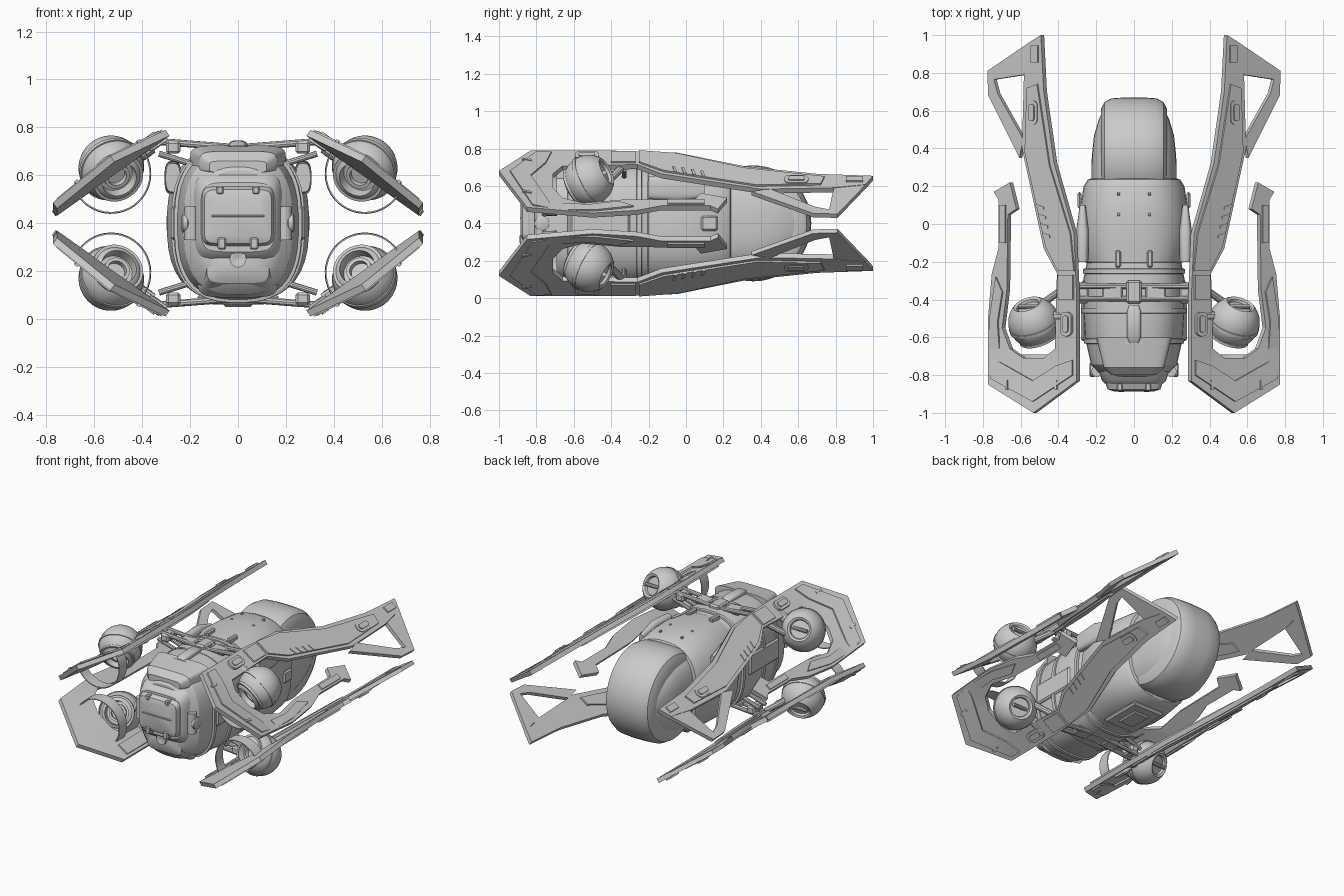
import bpy, bmesh, math
from mathutils import Vector

if "Cube" in bpy.data.objects:
    bpy.data.objects.remove(bpy.data.objects["Cube"])

MID = 0.4                                   # height of the up/down symmetry plane
centre = bpy.data.objects.new("mirror_centre", None)
centre.location = (0, 0, MID)
centre.hide_render = True
bpy.context.collection.objects.link(centre)


def finish(name, bm, mirror="", angle=30):
    bmesh.ops.recalc_face_normals(bm, faces=bm.faces)
    me = bpy.data.meshes.new(name)
    bm.to_mesh(me)
    bm.free()
    ob = bpy.data.objects.new(name, me)
    bpy.context.collection.objects.link(ob)
    bpy.ops.object.select_all(action='DESELECT')
    ob.select_set(True)
    bpy.context.view_layer.objects.active = ob
    bpy.ops.object.shade_smooth_by_angle(angle=math.radians(angle))
    if mirror:
        m = ob.modifiers.new("mirror", 'MIRROR')
        m.use_axis = ('x' in mirror, False, 'z' in mirror)
        m.mirror_object = centre
        m.use_mirror_merge = False
    return ob


def skin(name, rings, mirror="", closed=True, caps=True, angle=30):
    bm = bmesh.new()
    vs = [[bm.verts.new(p) for p in r] for r in rings]
    n = len(rings[0])
    for a, b in zip(vs, vs[1:]):
        for i in range(n if closed else n - 1):
            j = (i + 1) % n
            bm.faces.new((a[i], a[j], b[j], b[i]))
    if caps:
        bm.faces.new(vs[0])
        bm.faces.new(vs[-1])
    return finish(name, bm, mirror, angle)


def hull(name, sections, e=2.6, n=40, mirror="", cx=0):
    """Loft of rounded sections (y, half width, z low, z high)."""
    rings = []
    for y, hx, lo, hi in sections:
        ring = []
        for i in range(n):
            t = 2 * math.pi * (i + .5) / n
            c, s = math.cos(t), math.sin(t)
            ring.append((cx + hx * math.copysign(abs(c) ** (2 / e), c), y,
                         (lo + hi) / 2 + (hi - lo) / 2 * math.copysign(abs(s) ** (2 / e), s)))
        rings.append(ring)
    return skin(name, rings, mirror)


def lathe(name, prof, c, axis=(0, 1, 0), n=40, mirror="", arc=None, caps=True):
    """Revolve (radius, along) points about an axis through c."""
    a0, a1 = arc or (0, 2 * math.pi)
    cnt = n if arc is None else n + 1
    rot = Vector((0, 1, 0)).rotation_difference(Vector(axis))
    rings = [[Vector(c) + rot @ Vector((r * math.cos(a), t, r * math.sin(a)))
              for a in [a0 + (a1 - a0) * i / n for i in range(cnt)]] for r, t in prof]
    return skin(name, rings, mirror, arc is None, caps and arc is None)


def box(name, lo, hi, bevel=0.01, mirror=""):
    bm = bmesh.new()
    bmesh.ops.create_cube(bm, size=1)
    for v in bm.verts:
        v.co = [l + (k + .5) * (h - l) for k, l, h in zip(v.co, lo, hi)]
    bmesh.ops.bevel(bm, geom=bm.edges[:], offset=bevel, segments=1, affect='EDGES')
    return finish(name, bm, mirror)


def rod(name, p, q, r, mirror="xz", n=10):
    d = Vector(q) - Vector(p)
    return lathe(name, [(r, 0), (r, d.length)], p, d, n, mirror)


SLOPE = 0.71
NORMAL = Vector((SLOPE, 0, 1)).normalized()


def wing(name, polys, lo, hi):
    """Extrude top-view outlines, then lay them on the tilted wing plane (four copies)."""
    bm = bmesh.new()
    for pts in polys:
        f = bm.faces.new([bm.verts.new((x, y, lo)) for x, y in pts])
        ext = bmesh.ops.extrude_face_region(bm, geom=[f], use_keep_orig=True)
        for v in ext['geom']:
            if isinstance(v, bmesh.types.BMVert):
                v.co.z = hi
    bmesh.ops.triangulate(bm, faces=[f for f in bm.faces if len(f.verts) > 4])
    for v in bm.verts:
        x, y, h = v.co
        # rear cowl bows outward, most of all at its middle point
        lift = 0.055 * min(1, max(0, (-y - .7) / .27)) * min(1, max(0, (x - .29) / .2))
        v.co = Vector((x, y, 0.774 - SLOPE * (x - .3) + lift)) + NORMAL * h
    return finish(name, bm, "xz", 20)


def rect(cx, cy, w, l, skew=0):
    return [(cx - w / 2, cy - l / 2 - skew), (cx + w / 2, cy - l / 2 + skew),
            (cx + w / 2, cy + l / 2 + skew), (cx - w / 2, cy + l / 2 - skew)]


def oval(cx, cy, w, l, n=16):
    return [(cx + w / 2 * math.cos(a), cy + w / 2 * math.sin(a) + math.copysign((l - w) / 2, math.sin(a)))
            for a in [2 * math.pi * (i + .5) / n for i in range(n)]]


# wing frames: U round the engine, long forward arm, open front tip
wing("wing_frame", [[(.295, -.83), (.525, -1.0), (.765, -.85), (.765, -.5), (.745, -.265), (.71, -.13),
     (.71, .13), (.735, .17), (.65, .22), (.615, .08), (.66, .05), (.665, -.345), (.69, -.55), (.65, -.66),
     (.58, -.71), (.47, -.71), (.41, -.66), (.40, -.26), (.47, -.13), (.585, .4), (.575, .78),
     (.55, .96), (.485, 1.0), (.47, .7), (.415, .32), (.31, -.05), (.295, -.4)]], -.016, .014)
wing("wing_tip", [[(.55, .96), (.77, .81), (.765, .68), (.60, .35), (.58, .45), (.715, .69),
     (.735, .765), (.575, .79)]], -.014, .012)
# raised armour on the wings
wing("arm_armour", [[(.305, -.25), (.39, -.25), (.455, -.12), (.565, .38), (.555, .72), (.50, .74), (.435, .31),
     (.325, -.05)], rect(.35, -.335, .08, .13), rect(.515, .90, .035, .09)], .014, .025)
wing("cowl_armour", [[(.315, -.80), (.525, -.94), (.745, -.82), (.745, -.72), (.70, -.73), (.525, -.83),
     (.40, -.75), (.315, -.72)], [(.70, -.66), (.75, -.66), (.75, -.48), (.72, -.28), (.685, -.36), (.71, -.52)],
     rect(.685, .0, .03, .2)], .014, .024)
wing("wing_vents", [rect(.45 + .011 * i, -.06 + .05 * i, .04, .014, .006) for i in range(4)]
     + [rect(.40, -.85, .012, .05), rect(.66, -.85, .012, .05)], .018, .03)
wing("wing_hatch", [oval(.525, .59, .06, .13), oval(.345, -.53, .06, .13)], .01, .03)
wing("wing_hatch_core", [oval(.525, .59, .03, .09), oval(.345, -.53, .03, .09)], .02, .037)
wing("wing_underside_rib", [[(.31, -.78), (.38, -.78), (.38, -.25), (.45, -.1), (.55, .38), (.50, .38), (.34, -.05),
     (.31, -.25)]], -.028, -.014)

# engine pods: balls turned inward, recessed at both ends
E = (.53, -.52, .63)
tilt = math.radians(32)
AX = Vector((0, math.cos(tilt), 0)) + NORMAL * math.sin(tilt)
ball = [(.136 * math.sin(a), -.136 * math.cos(a)) for a in [math.radians(38 + 7.2 * i) for i in range(16)]]
lathe("engine_pod", [(.02, -.06), (.04, -.06), (.04, -.085), (.055, -.085), (.055, -.065), (.072, -.065),
      (.076, -.11)] + ball + [(.062, .105), (.058, .09), (.015, .09)], E, AX, mirror="xz")
for t, r in ((-.085, .106), (-.01, .1355)):
    lathe("pod_band", [(r - .01, t - .01), (r + .004, t - .01), (r + .004, t + .01), (r - .01, t + .01)],
          E, AX, mirror="xz", caps=False)
rod("pod_slot_bar", Vector(E) + AX * .098 - Vector((.055, 0, 0)), Vector(E) + AX * .098 + Vector((.055, 0, 0)), .012)
half = (math.radians(-35), math.radians(-215))
lathe("pod_scoop", [(.160, -.25), (.166, -.25), (.168, -.17), (.162, -.17), (.160, -.25)], (.53, -.52, .607),
      mirror="xz", arc=half, n=24)
rod("pod_pylon", (.50, -.49, .63), (.36, -.49, .72), .03)
rod("pod_feed", (.47, -.41, .63), (.37, -.34, .70), .02)

# main hull
hull("front_hull", [(-.81, .15, .18, .62), (-.79, .185, .14, .65), (-.745, .228, .1, .69), (-.6, .26, .075, .715),
     (-.45, .27, .07, .72), (-.3, .27, .07, .72), (-.2, .25, .08, .71)], e=2.7)
hull("mid_hull", [(-.22, .235, .09, .70), (-.2, .26, .075, .715), (-.06, .297, .07, .725), (.05, .29, .07, .725),
     (.2, .268, .08, .715), (.235, .245, .1, .70), (.25, .2, .13, .67)], e=2.6)
for y, hx in ((-.62, .26), (-.46, .273), (-.25, .265)):
    hull("hull_band", [(y - .015, hx - .01, .08, .71), (y - .012, hx + .006, .068, .722),
         (y + .012, hx + .006, .068, .722), (y + .015, hx - .01, .08, .71)], e=2.7)

# big rear wheel-shaped drum with smooth cheeks
lathe("rear_drum", [(.18, -.177), (.25, -.174), (.285, -.157), (.305, -.12), (.31, -.05), (.31, .05), (.305, .12),
      (.285, .157), (.25, .174), (.18, .177)], (0, .36, .40), (1, 0, 0), 48)
hull("drum_cheeks", [(.2, .226, .12, .68), (.36, .224, .12, .67), (.47, .212, .16, .63), (.55, .188, .21, .58),
     (.60, .165, .27, .53)], e=2.8)

# nose: hatch, collar, lower chin and side pods
hull("nose_collar", [(-.845, .155, .28, .57), (-.83, .17, .26, .59), (-.78, .185, .23, .62)], e=5)
hull("nose_hatch", [(-.885, .11, .34, .51), (-.875, .14, .315, .54), (-.83, .155, .30, .56)], e=8)
box("hatch_hinge", (.05, -.89, .29), (.085, -.83, .34), .006, "x")
box("hatch_latch", (.06, -.885, .52), (.09, -.84, .555), .006, "x")
box("hatch_rib", (-.11, -.888, .425), (.11, -.87, .435), .003)
hull("chin", [(-.82, .09, .19, .28), (-.80, .13, .15, .3), (-.70, .17, .09, .3)], e=5)
lathe("chin_lamp", [(.01, -.02), (.02, -.025), (.035, -.025), (.035, .03)], (0, -.815, .25), n=20)
hull("brow", [(-.80, .12, .61, .66), (-.76, .16, .60, .70), (-.6, .2, .58, .725)], e=5)
rod("nose_side_pod", (.195, -.78, .33), (.195, -.78, .47), .03, "x", 14)
lathe("nose_side_knob", [(.03, 0), (.04, .01), (.04, .03), (.03, .035)], (.2, -.77, .40), (1, 0, 0), 18, "x")
hull("shoulder_flap", [(-.2, .03, .53, .65), (-.04, .035, .52, .66), (.1, .015, .54, .62)], e=3, mirror="x", cx=.272)
box("side_plate", (.255, -.62, .33), (.28, -.3, .47), .01, "x")
box("side_hatch", (.278, .08, .36), (.298, .17, .44), .01, "x")

# spine, bridge bars and struts to the wings
hull("spine_fin", [(-.63, .025, .69, .725), (-.6, .036, .68, .742), (-.46, .036, .68, .745), (-.43, .025, .7, .73)], e=4)
box("spine_block", (-.04, -.42, .69), (.04, -.30, .742), .01)
for y in (-.33, -.395):
    rod("bridge_bar", (.0, y, .715), (.32, y, .74), .015)
    rod("brace_bar", (.17, y, .64), (.33, y, .69), .013)
box("bridge_pad", (.06, -.40, .70), (.17, -.325, .735), .008, "xz")
box("bridge_clamp", (.24, -.42, .69), (.30, -.31, .742), .01, "xz")
box("deck_latch", (.07, -.23, .69), (.10, -.14, .735), .008, "x")
box("belly_plate", (-.12, -.15, .06), (.12, .15, .09), .012)
box("belly_hatch", (-.06, -.08, .05), (.06, .08, .07), .008)

# studs on the deck
for y in (.05, .16):
    box("deck_stud", (.075, y - .008, .70), (.09, y + .008, .724), .003, "x")
